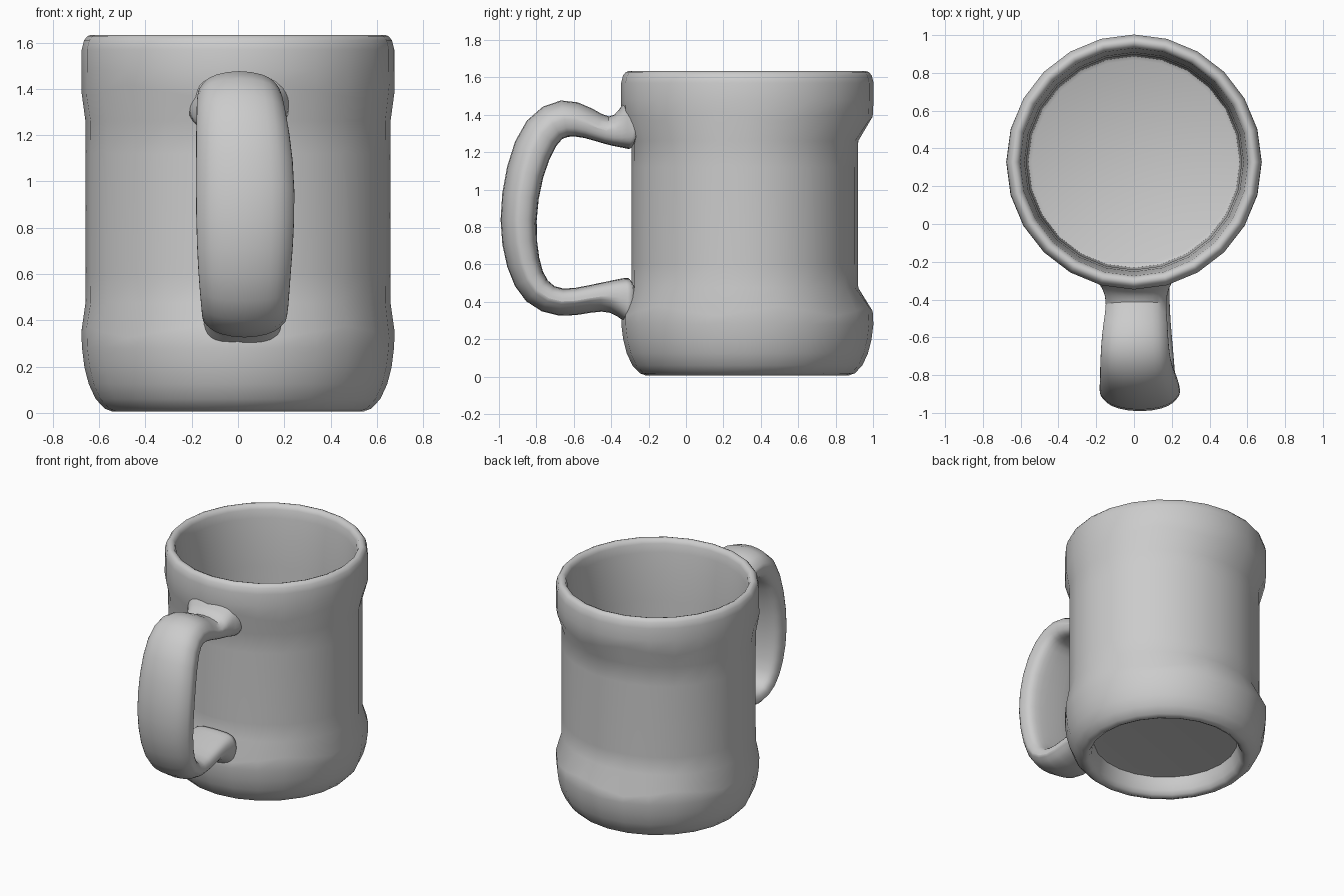
import bpy
import math
from mathutils import Vector

if "Cube" in bpy.data.objects:
    bpy.data.objects.remove(bpy.data.objects["Cube"])

CY = 0.328   # centre of the mug body in y


def make_object(name, verts, faces):
    mesh = bpy.data.meshes.new(name)
    mesh.from_pydata(verts, [], faces)
    mesh.update()
    obj = bpy.data.objects.new(name, mesh)
    bpy.context.collection.objects.link(obj)
    bpy.ops.object.select_all(action='DESELECT')
    obj.select_set(True)
    bpy.context.view_layer.objects.active = obj
    bpy.ops.object.mode_set(mode='EDIT')
    bpy.ops.mesh.select_all(action='SELECT')
    bpy.ops.mesh.normals_make_consistent(inside=False)
    bpy.ops.object.mode_set(mode='OBJECT')
    bpy.ops.object.shade_smooth_by_angle(angle=math.radians(60))
    return obj


def skin(rings):
    # joins equal rings into a closed skin with capped ends
    n = len(rings[0])
    verts = [v for ring in rings for v in ring]
    faces = [list(range(n)), list(range(len(verts) - n, len(verts)))]
    for i in range(len(rings) - 1):
        for j in range(n):
            k = (j + 1) % n
            faces.append((i * n + j, i * n + k, (i + 1) * n + k, (i + 1) * n + j))
    return verts, faces


# Mug body: radius, height, and how far the ring follows the oval waist (0..1),
# running from the recess underneath, up the outside and down to the inner floor
profile = [
    (0.42, 0.14, 0), (0.48, 0.135, 0), (0.488, 0.09, 0), (0.50, 0.045, 0),
    (0.515, 0.018, 0), (0.54, 0.005, 0), (0.575, 0.018, 0), (0.615, 0.06, 0),
    (0.645, 0.125, 0), (0.664, 0.20, 0), (0.674, 0.28, 0), (0.674, 0.35, 0.1),
    (0.633, 0.475, 1), (0.632, 0.60, 1), (0.632, 0.87, 1), (0.632, 1.12, 1),
    (0.633, 1.26, 1), (0.674, 1.39, 0.1), (0.675, 1.48, 0), (0.675, 1.57, 0),
    (0.665, 1.61, 0), (0.65, 1.628, 0), (0.635, 1.633, 0), (0.615, 1.625, 0),
    (0.603, 1.60, 0), (0.595, 1.54, 0), (0.58, 1.40, 0), (0.57, 1.20, 0),
    (0.565, 0.60, 0), (0.56, 0.25, 0), (0.54, 0.24, 0),
]
SIDES = 24
rings = []
for r, z, oval in profile:
    ring = []
    for j in range(SIDES):
        t = 2 * math.pi * j / SIDES
        rad = r + oval * (0.026 * math.cos(2 * t) - 0.014 * math.sin(t))
        # gentle waves where the bands meet the waist, mirrored top to bottom
        wave = 0.025 * math.sin(6 * t) if abs(oval - 0.1) < 0.01 else 0
        ring.append((rad * math.cos(t), CY + rad * math.sin(t),
                     z + (wave if z < 0.8 else -wave)))
    rings.append(ring)
make_object("mug_body", *skin(rings))

# Handle: y, z, thickness, left edge x, right edge x
path = [
    (-0.29, 1.36, 0.32, -0.25, 0.25), (-0.325, 1.355, 0.27, -0.21, 0.22),
    (-0.36, 1.325, 0.20, -0.165, 0.185), (-0.42, 1.31, 0.14, -0.145, 0.17),
    (-0.52, 1.36, 0.17, -0.165, 0.18), (-0.65, 1.40, 0.23, -0.178, 0.185),
    (-0.78, 1.33, 0.235, -0.182, 0.205), (-0.872, 1.10, 0.21, -0.185, 0.245),
    (-0.908, 0.83, 0.205, -0.185, 0.25), (-0.88, 0.60, 0.19, -0.175, 0.23),
    (-0.81, 0.44, 0.18, -0.16, 0.22), (-0.67, 0.38, 0.16, -0.155, 0.21),
    (-0.51, 0.415, 0.15, -0.145, 0.195), (-0.40, 0.43, 0.17, -0.145, 0.19),
    (-0.33, 0.41, 0.24, -0.15, 0.19), (-0.29, 0.40, 0.27, -0.16, 0.20),
]
rings = []
for i, (y, z, thick, x0, x1) in enumerate(path):
    root = i < 3 or i > len(path) - 3
    a, b = path[max(i - 1, 0)], path[min(i + 1, len(path) - 1)]
    tangent = Vector((0, b[0] - a[0], b[1] - a[1])).normalized()
    if root:
        tangent = Vector((0, -1 if i < 3 else 1, 0))
    normal = Vector((0, -tangent.z, tangent.y))
    ring = []
    for j in range(16):
        c, s = math.cos(math.tau * j / 16), math.sin(math.tau * j / 16)
        u = math.copysign(abs(c) ** 0.55, c)
        w = math.copysign(abs(s) ** 0.6, s) * thick / 2
        x = (x0 + x1) / 2 + u * (x1 - x0) / 2
        if root:      # the roots wrap round the curved wall
            y_off = 0.77 * x * x
        else:         # the outer face is crowned across its width
            y_off = 0
            if w < -0.01:
                w += 0.045 * u * u
        ring.append(Vector((x, y + y_off, z)) + normal * w)
    rings.append(ring)
handle = make_object("handle", *skin(rings))
smooth = handle.modifiers.new("smooth", 'SUBSURF')
smooth.levels = smooth.render_levels = 1
